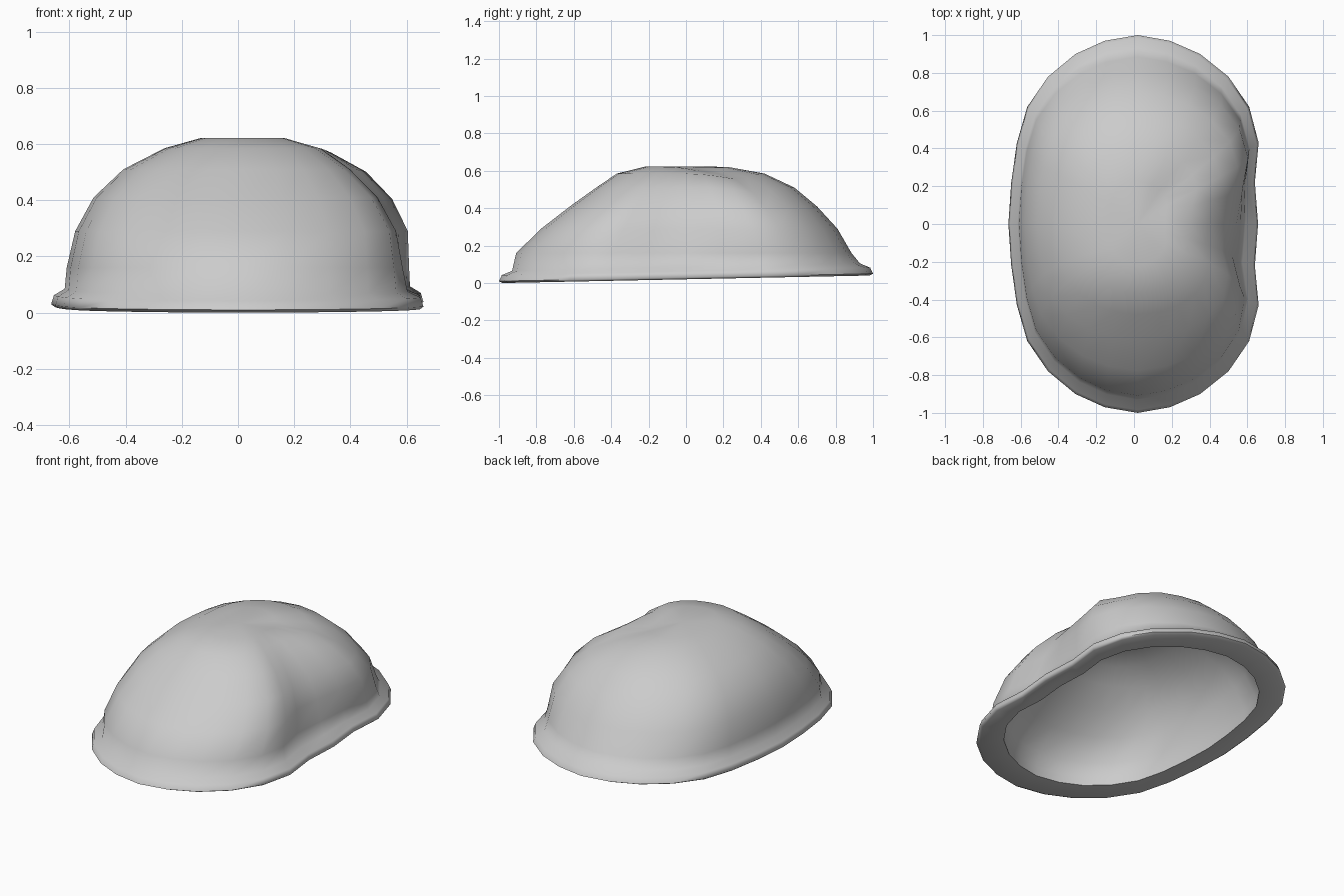
import bpy, bmesh, math
from mathutils import Vector

if "Cube" in bpy.data.objects:
    bpy.data.objects.remove(bpy.data.objects["Cube"])

# Rim outline seen from the top, back half (right to left); front half mirrors it
HALF = [(.657, 0), (.640, .22), (.66, .43), (.61, .62), (.50, .78), (.35, .90),
        (.19, .97), (.02, 1), (-.155, .97), (-.31, .90), (-.455, .78),
        (-.565, .62), (-.62, .43), (-.65, .22), (-.665, 0)]
OUTLINE = HALF + [(x, -y) for x, y in HALF[-2:0:-1]]
N = len(OUTLINE)

# Dome levels: height, left reach, right reach, front reach, back reach
LEVELS = [(.085, .612, .612, .93, .93), (.16, .605, .609, .908, .885),
          (.29, .575, .605, .775, .81), (.41, .51, .55, .62, .70),
          (.51, .405, .46, .48, .58), (.585, .26, .34, .37, .42),
          (.622, .13, .18, .22, .23)]


def tilt(y):
    return .02 * y


def dent(p):
    """Push in the waist on the right side and the diagonal crease on top."""
    x, y, z = p
    reach = min(1, max(0, (x - .12) / .3))
    rise = min(1, max(0, (z - .02) / .2))
    width = .2 if y > -.08 else .36
    x -= .07 * reach * rise * math.exp(-((y + .08) / width) ** 2)
    a, d = Vector((.12, .10)), Vector((.32, .30))
    rel = Vector((p[0], p[1])) - a
    t = min(1, max(0, rel.dot(d) / d.length_squared))
    gap = (rel - d * t).length
    if z > .35:
        z -= .03 * math.exp(-(gap / .11) ** 2)
    return Vector((x, y, z))


def dome_ring(level):
    z, left, right, front, back = level
    pts = []
    for x, y in OUTLINE:
        px = x / .66 * (right if x > 0 else left)
        py = y * (back if y > 0 else front)
        pts.append(dent((px, py, z + (tilt(y) if z < .1 else 0))))
    return pts


def rim_ring(scale_x, scale_y, z):
    return [Vector((x * scale_x, y * scale_y, z + tilt(y))) for x, y in OUTLINE]


dome = [dome_ring(l) for l in LEVELS]
inner = [[p * .89 for p in ring] for ring in dome]

# Continuous skin: inside crown, inside wall, underside, flared rim, outer dome
rings = inner[::-1]
rings.append(rim_ring(.82, .83, .024))
rings.append(rim_ring(.98, .98, .020))
rings.append(rim_ring(1, 1, .030))
rings.append(rim_ring(.985, .985, .062))
rings += dome

bm = bmesh.new()
loops = [[bm.verts.new(p) for p in ring] for ring in rings]
for a, b in zip(loops, loops[1:]):
    for i in range(N):
        j = (i + 1) % N
        bm.faces.new((a[i], a[j], b[j], b[i]))
for loop, z in ((loops[0], .555), (loops[-1], .622)):
    tip = bm.verts.new((.02, 0, z))
    for i in range(N):
        bm.faces.new((loop[i], loop[(i + 1) % N], tip))
bmesh.ops.recalc_face_normals(bm, faces=bm.faces)

mesh = bpy.data.meshes.new("dented_shell")
bm.to_mesh(mesh)
bm.free()
shell = bpy.data.objects.new("dented_shell", mesh)
bpy.context.collection.objects.link(shell)
bpy.context.view_layer.objects.active = shell
shell.select_set(True)
bpy.ops.object.shade_smooth_by_angle(angle=math.radians(78))
